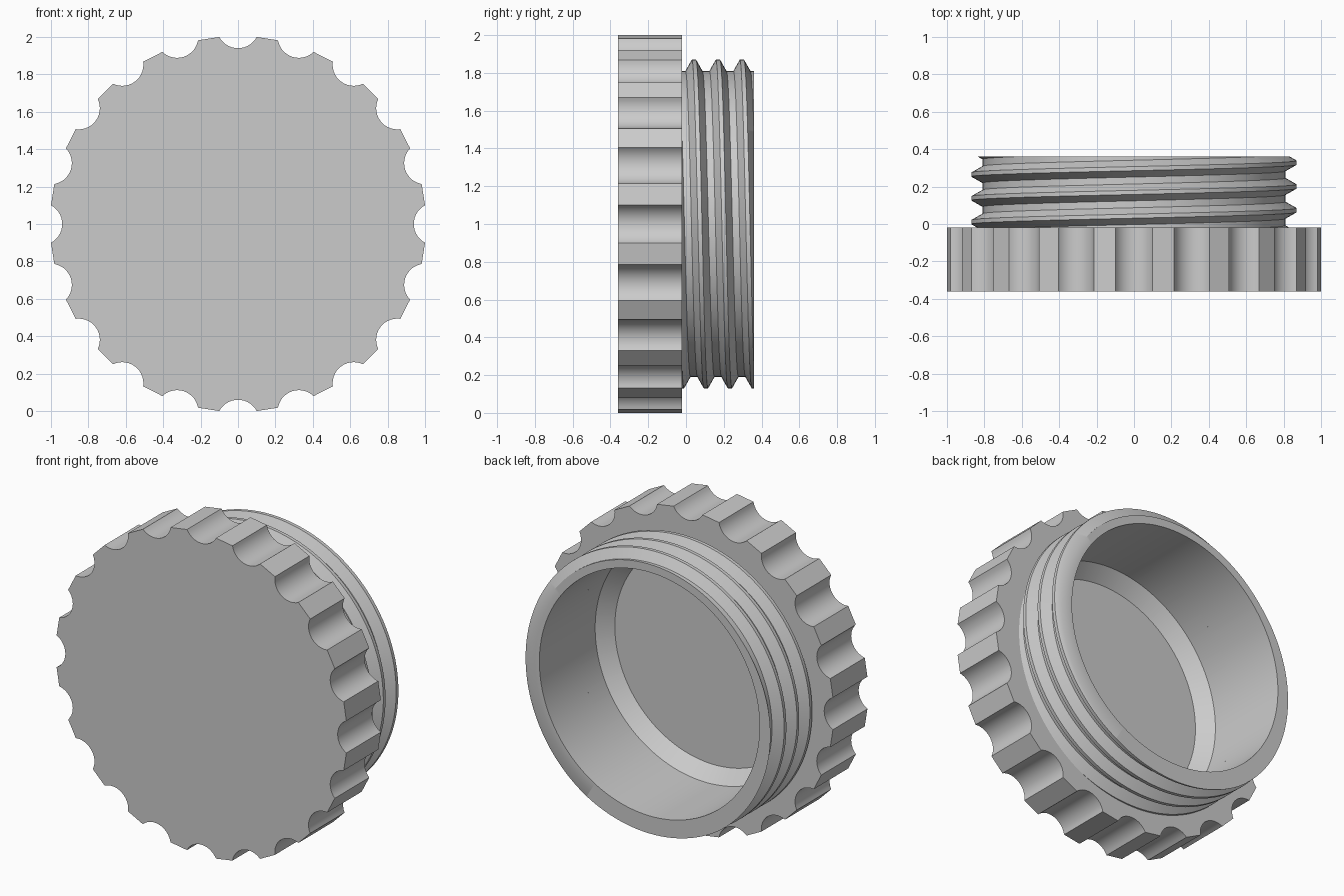
import bpy, bmesh
from math import sin, cos, pi, radians, atan2, hypot
from mathutils import Vector

FRONT, SHOULDER, RIM = -0.36, -0.02, 0.36   # stations along y
BORE = 0.76
AXIS_Z = 1.0

old = bpy.data.objects.get("Cube")
if old:
    bpy.data.objects.remove(old, do_unlink=True)

grey = bpy.data.materials.new("light_grey_plastic")
grey.use_nodes = True
grey.diffuse_color = (0.6, 0.6, 0.6, 1)
grey.node_tree.nodes["Principled BSDF"].inputs["Base Color"].default_value = (0.6, 0.6, 0.6, 1)


def polar(r, a, y):
    """Point at radius r, turned by a from the top towards +x."""
    return Vector((r * sin(a), y, AXIS_Z + r * cos(a)))


def finish(bm, name):
    bmesh.ops.recalc_face_normals(bm, faces=bm.faces)
    mesh = bpy.data.meshes.new(name)
    bm.to_mesh(mesh)
    bm.free()
    obj = bpy.data.objects.new(name, mesh)
    bpy.context.collection.objects.link(obj)
    mesh.materials.append(grey)
    bpy.ops.object.select_all(action='DESELECT')
    obj.select_set(True)
    bpy.context.view_layer.objects.active = obj
    bpy.ops.object.shade_smooth_by_angle(angle=radians(30))


def grip_outline(notches=20, centre=1.053, radius=0.1132, steps=14, flat_steps=3):
    """(radius, angle) pairs of a disc with round finger notches."""
    half = atan2(0.1, 0.053)
    arc = []
    for i in range(steps + 1):
        t = half * (2 * i / steps - 1)
        arc.append((radius * sin(t), centre - radius * cos(t)))
    # straight land from this notch to the next
    pitch = 2 * pi / notches
    x0, z0 = arc[-1]
    x1 = arc[0][0] * cos(pitch) + arc[0][1] * sin(pitch)
    z1 = arc[0][1] * cos(pitch) - arc[0][0] * sin(pitch)
    for i in range(1, flat_steps):
        f = i / flat_steps
        arc.append((x0 + (x1 - x0) * f, z0 + (z1 - z0) * f))
    return [(hypot(x, z), atan2(x, z) + k * pitch) for k in range(notches) for x, z in arc]


# Grip cap: notched wall, shoulder, bore, chamfer and floor
bm = bmesh.new()
outline = grip_outline()
stations = [(None, FRONT), (None, SHOULDER), (BORE, SHOULDER), (BORE, -0.19), (0.68, -0.27)]
rings = [[bm.verts.new(polar(r or ro, a, y)) for ro, a in outline] for r, y in stations]
for lower, upper in zip(rings, rings[1:]):
    for i in range(len(outline)):
        j = (i + 1) % len(outline)
        bm.faces.new((lower[i], lower[j], upper[j], upper[i]))
bm.faces.new(rings[0])
bm.faces.new(rings[-1])
finish(bm, "grip_cap")

# Threaded neck: helical profile, trimmed flat at both ends
bm = bmesh.new()
PITCH, SEGMENTS = 0.127, 144
tooth = [(-0.045, 0.81), (-0.011, 0.87), (0.011, 0.87), (0.045, 0.81)]
columns = []
for s in range(SEGMENTS + 1):
    a = 2 * pi * s / SEGMENTS
    lift = 0.042 + PITCH * s / SEGMENTS
    columns.append([bm.verts.new(polar(r, a, lift + PITCH * turn + dy))
                    for turn in range(-3, 5) for dy, r in tooth])
for left, right in zip(columns, columns[1:]):
    for i in range(len(left) - 1):
        bm.faces.new((left[i], right[i], right[i + 1], left[i + 1]))
bmesh.ops.remove_doubles(bm, verts=bm.verts, dist=0.0001)
for y, direction in ((SHOULDER, -1), (RIM, 1)):
    bmesh.ops.bisect_plane(bm, geom=bm.verts[:] + bm.edges[:] + bm.faces[:], dist=0.00001,
                           plane_co=(0, y, 0), plane_no=(0, direction, 0), clear_outer=True)

# Rim and inner wall grown from the trimmed end
edges = [e for e in bm.edges if e.is_boundary and all(v.co.y > RIM - 0.001 for v in e.verts)]
for y in (RIM, SHOULDER):
    grown = bmesh.ops.extrude_edge_only(bm, edges=edges)["geom"]
    edges = [g for g in grown if isinstance(g, bmesh.types.BMEdge)]
    for v in (g for g in grown if isinstance(g, bmesh.types.BMVert)):
        v.co = polar(BORE, atan2(v.co.x, v.co.z - AXIS_Z), y)
finish(bm, "threaded_neck")
